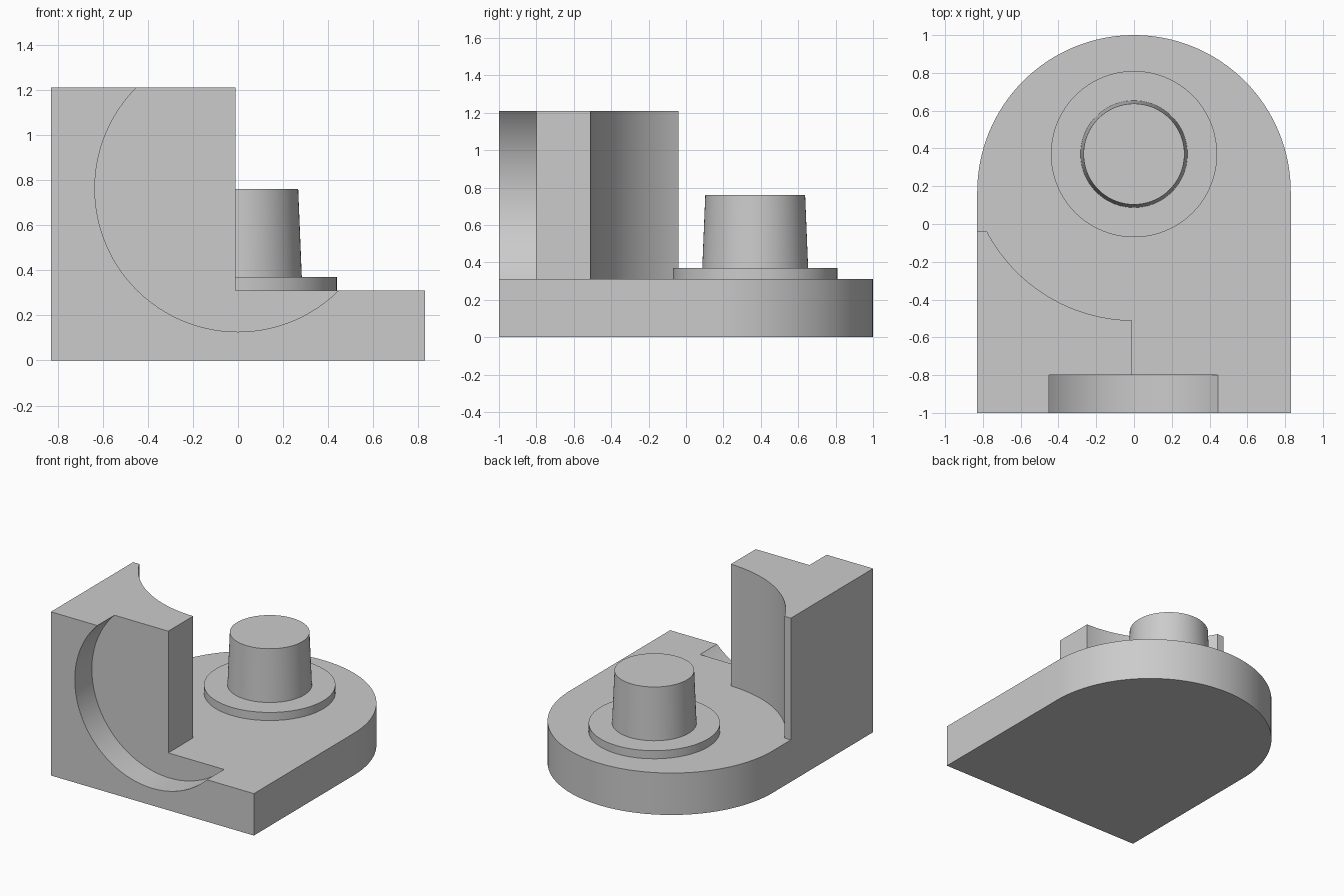
import bpy
import bmesh
from math import sin, cos, pi, radians, atan2
from mathutils import Matrix

default_cube = bpy.data.objects.get("Cube")
if default_cube:
    bpy.data.objects.remove(default_cube, do_unlink=True)

grey = bpy.data.materials.new("plain grey")
grey.use_nodes = True
COLOUR = (0.6, 0.6, 0.6, 1)
grey.diffuse_color = COLOUR
grey.node_tree.nodes["Principled BSDF"].inputs["Base Color"].default_value = COLOUR

HALF = 0.83          # half width of the base
BASE_TOP = 0.31
WALL_TOP = 1.21
PIN_Y = 0.37         # axis of the pin and of the hollow behind the wall
WALL_X = -0.01       # inner side of the wall


def finish(name, bm):
    bmesh.ops.recalc_face_normals(bm, faces=bm.faces)
    mesh = bpy.data.meshes.new(name)
    bm.to_mesh(mesh)
    bm.free()
    mesh.materials.append(grey)
    ob = bpy.data.objects.new(name, mesh)
    bpy.context.collection.objects.link(ob)
    return ob


def arc(cx, cy, r, start, end, n):
    angles = [start + (end - start) * i / n for i in range(n + 1)]
    return [(cx + r * cos(a), cy + r * sin(a)) for a in angles]


def prism(name, outline, bottom, top):
    bm = bmesh.new()
    face = bm.faces.new([bm.verts.new((x, y, bottom)) for x, y in outline])
    grown = bmesh.ops.extrude_face_region(bm, geom=[face])["geom"]
    for v in grown:
        if isinstance(v, bmesh.types.BMVert):
            v.co.z = top
    # the extrusion keeps the start face, so the prism is closed only if it is present
    if face.is_valid is False:
        bmesh.ops.holes_fill(bm, edges=bm.edges)
    return finish(name, bm)


def cone(name, r1, r2, depth, matrix, segments=96):
    bm = bmesh.new()
    bmesh.ops.create_cone(bm, cap_ends=True, segments=segments, radius1=r1,
                          radius2=r2, depth=depth, matrix=matrix)
    return finish(name, bm)


def combine(ob, other, operation):
    mod = ob.modifiers.new(operation.lower(), 'BOOLEAN')
    mod.operation = operation
    mod.solver = 'EXACT'
    mod.object = other
    activate(ob)
    bpy.ops.object.modifier_apply(modifier=mod.name)
    bpy.data.objects.remove(other, do_unlink=True)


def activate(ob):
    bpy.ops.object.select_all(action='DESELECT')
    bpy.context.view_layer.objects.active = ob
    ob.select_set(True)


# Base plate with a rounded back
base_outline = [(-HALF, -1), (HALF, -1)] + arc(0, 1 - HALF, HALF, 0, pi, 64)
body = prism("base_and_wall", base_outline, 0, BASE_TOP)

# Half-width wall, hollowed by a large cylinder around the pin
hollow = arc(0, PIN_Y, 0.88, atan2(-0.88, WALL_X), atan2(-0.41, -0.78), 32)
wall_outline = [(-HALF, -1), (WALL_X, -1)] + hollow + [(-HALF, hollow[-1][1])]
wall = prism("wall", wall_outline, 0.05, WALL_TOP)
combine(body, wall, 'UNION')

# Round pocket in the front
pocket = cone("pocket_cutter", 0.635, 0.635, 0.4,
              Matrix.Translation((0, -1, 0.762)) @ Matrix.Rotation(radians(90), 4, 'X'), 128)
combine(body, pocket, 'DIFFERENCE')

# Round collar and tapered pin
collar = cone("collar", 0.44, 0.44, 0.06, Matrix.Translation((0, PIN_Y, 0.34)))
pin = cone("pin", 0.283, 0.267, 0.39, Matrix.Translation((0, PIN_Y, 0.565)))

for part in (body, collar, pin):
    activate(part)
    bpy.ops.object.shade_smooth_by_angle(angle=radians(30))
